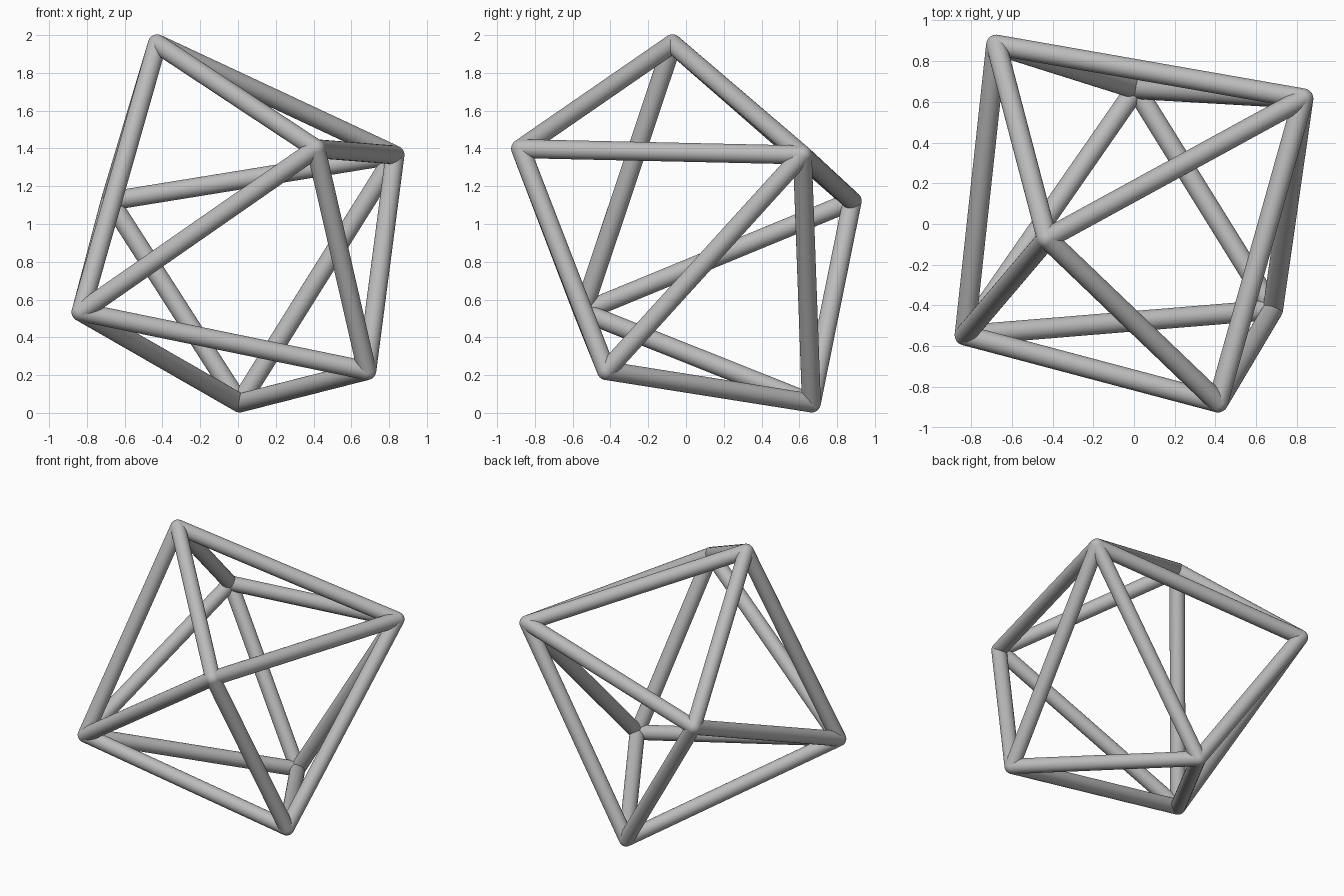
import bpy
from math import radians
from mathutils import Vector, Matrix

cube = bpy.data.objects.get("Cube")
if cube:
    bpy.data.objects.remove(cube, do_unlink=True)

ROD_RADIUS = 0.05
SIDES = 32
RADIUS = 1.096                       # all corners lie on one sphere
CENTER = Vector((0, 0.035, 0.95))
AXIS = Vector((0.758, 0.53, 0.379)).normalized()

grey = bpy.data.materials.new("plain grey")
grey.use_nodes = True
colour = (0.5, 0.5, 0.5, 1)
grey.diffuse_color = colour
grey.node_tree.nodes["Principled BSDF"].inputs["Base Color"].default_value = colour


def finish(name):
    obj = bpy.context.object
    obj.name = name
    obj.data.materials.append(grey)
    bpy.ops.object.shade_smooth_by_angle(angle=radians(40))
    return obj


def rod(name, a, b):
    bpy.ops.mesh.primitive_cylinder_add(
        vertices=SIDES, radius=ROD_RADIUS, depth=(b - a).length,
        end_fill_type='NOTHING', location=(a + b) / 2,
        rotation=(b - a).to_track_quat('Z', 'Y').to_euler())
    finish(name)


def joint(name, point):
    bpy.ops.mesh.primitive_uv_sphere_add(
        segments=SIDES, ring_count=16, radius=ROD_RADIUS, location=point)
    finish(name)


# Corners of a tilted pentagonal bipyramid
start = Vector((-0.44, -0.115, 1.0))
start = (start - AXIS * start.dot(AXIS)).normalized() * RADIUS
ring = [CENTER + Matrix.Rotation(radians(72 * i), 3, AXIS) @ start for i in range(5)]
tips = [CENTER + AXIS * RADIUS, CENTER - AXIS * RADIUS]

# Rods around the ring, and from each ring corner to both tips
for i, corner in enumerate(ring):
    rod(f"ring_rod_{i + 1}", corner, ring[(i + 1) % 5])
    for side, tip in zip(("left", "right"), tips):
        rod(f"{side}_rod_{i + 1}", tip, corner)

# Rounded joints at the corners
for i, corner in enumerate(ring + tips):
    joint(f"joint_{i + 1}", corner)
